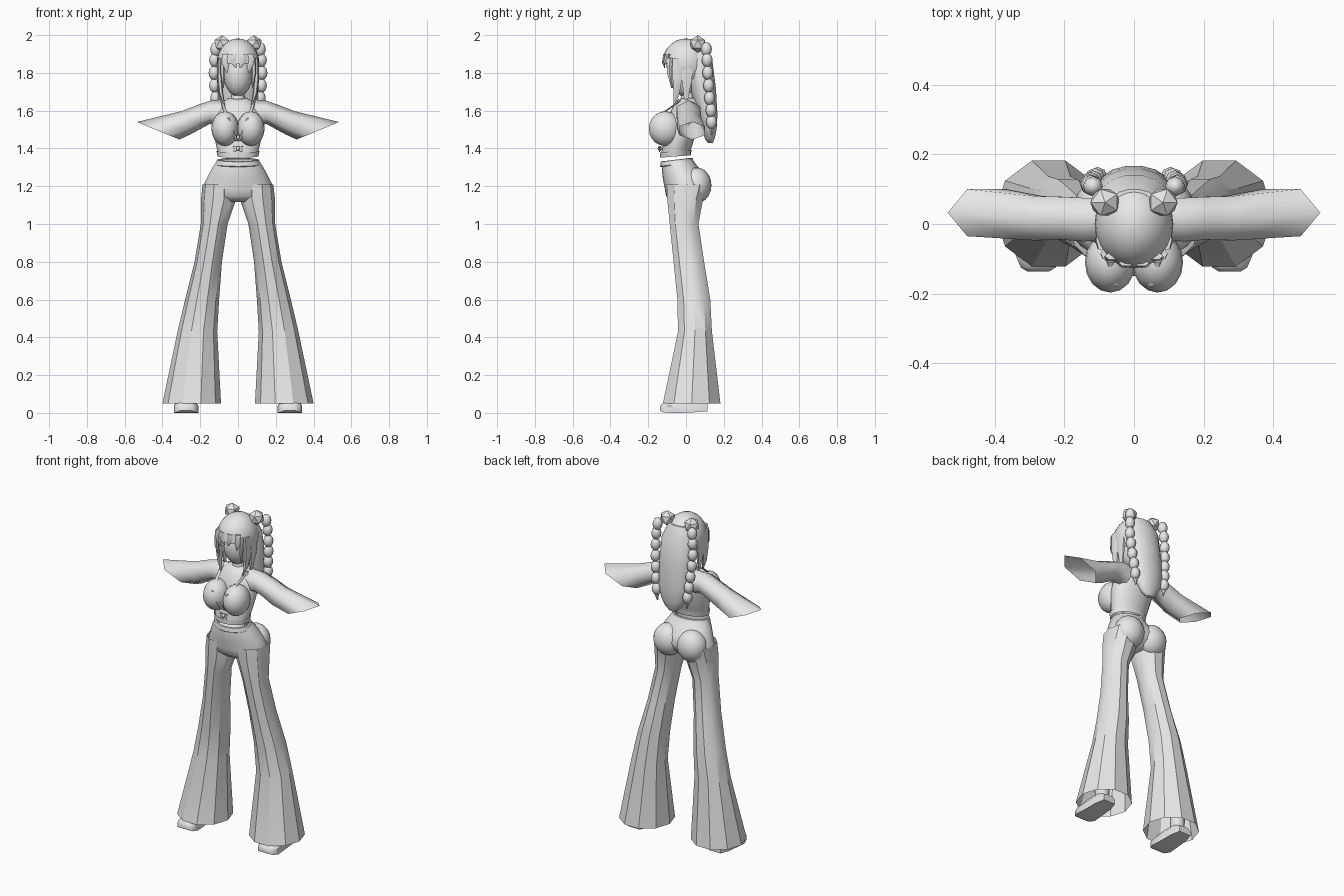
import bpy, bmesh, math
from mathutils import Vector

grey = bpy.data.materials.new("plain_grey")
grey.diffuse_color = (0.8, 0.8, 0.8, 1)


def finish(name, bm, mirror=False, angle=50):
    bmesh.ops.recalc_face_normals(bm, faces=bm.faces)
    me = bpy.data.meshes.new(name)
    bm.to_mesh(me)
    bm.free()
    me.materials.append(grey)
    ob = bpy.data.objects.new(name, me)
    bpy.context.collection.objects.link(ob)
    bpy.ops.object.select_all(action='DESELECT')
    ob.select_set(True)
    bpy.context.view_layer.objects.active = ob
    bpy.ops.object.shade_smooth_by_angle(angle=math.radians(angle))
    if mirror:
        ob.modifiers.new("mirror", 'MIRROR')
    return ob


def loft(name, rings, caps=(False, False), mirror=False, angle=50):
    bm = bmesh.new()
    loops = [[bm.verts.new(p) for p in r] for r in rings]
    n = len(loops[0])
    for a, b in zip(loops, loops[1:]):
        for i in range(n):
            j = (i + 1) % n
            bm.faces.new((a[i], a[j], b[j], b[i]))
    if caps[0]:
        bm.faces.new(loops[0])
    if caps[1]:
        bm.faces.new(loops[-1])
    return finish(name, bm, mirror, angle)


def flat_ring(n, z, x0, x1, y0, y1, tilt=0.0):
    """Horizontal oval filling the box x0..x1, y0..y1; tilt raises the back."""
    pts = []
    for i in range(n):
        a = 2 * math.pi * i / n
        y = (y0 + y1) / 2 + (y1 - y0) / 2 * math.sin(a)
        pts.append(Vector(((x0 + x1) / 2 + (x1 - x0) / 2 * math.cos(a), y, z + tilt * y)))
    return pts


def body_loft(name, rows, n=20, tilt=0.0, caps=(False, False)):
    return loft(name, [flat_ring(n, z, -rx, rx, y0, y1, tilt) for z, rx, y0, y1 in rows], caps)


def ball(name, c, r, mirror=False, u=16, v=10, keep=None, ico=False, angle=50):
    bm = bmesh.new()
    if ico:
        bmesh.ops.create_icosphere(bm, subdivisions=1, radius=1)
    else:
        bmesh.ops.create_uvsphere(bm, u_segments=u, v_segments=v, radius=1)
    for w in bm.verts:
        w.co = Vector([c[k] + w.co[k] * r[k] for k in range(3)])
    if keep:
        drop = [f for f in bm.faces if not keep(f.calc_center_median())]
        bmesh.ops.delete(bm, geom=drop, context='FACES')
    return finish(name, bm, mirror, angle)


def lock(name, pts, mirror=True):
    """Tapered strand through (x, y, z, half width x, half width y)."""
    rings = [flat_ring(6, z, x - a, x + a, y - b, y + b) for x, y, z, a, b in pts]
    return loft(name, rings, (True, True), mirror)


# Trousers: hips, seat and flared legs with open hems
body_loft("trouser_hips", [
    (1.345, .108, -.125, .03), (1.30, .137, -.128, .06), (1.25, .162, -.122, .10),
    (1.20, .185, -.112, .115), (1.16, .188, -.106, .10), (1.125, .10, -.07, .05)],
    tilt=0.12, caps=(False, True))
ball("trouser_seat", (.08, .055, 1.205), (.09, .08, .095), True)
leg = [(1.21, .012, .187, -.108, .12), (1.13, .01, .196, -.104, .095),
       (1.0, .055, .197, -.09, .07), (.8, .085, .23, -.07, .10),
       (.6, .10, .28, -.05, .133), (.43, .11, .32, -.047, .142),
       (.05, .09, .40, -.13, .19)]
loft("flared_leg", [flat_ring(10, *r) for r in leg], mirror=True, angle=34)
body_loft("waistband", [
    (1.318, .114, -.133, .035), (1.322, .119, -.137, .04),
    (1.345, .112, -.133, .035), (1.347, .104, -.125, .028)], tilt=0.12)

# Shoes inside the hems
shoe = [(.115, .04, .008, .05), (.06, .055, .004, .075), (-.03, .06, 0, .075),
        (-.09, .065, 0, .06), (-.125, .05, .004, .05), (-.137, .03, .012, .035)]
loft("shoe", [[Vector((.275 + w * sx, y, z)) for sx, z in
               ((-1, z0), (1, z0), (1, z0 + .6 * (z1 - z0)), (.6, z1), (-.6, z1),
                (-1, z0 + .6 * (z1 - z0)))] for y, w, z0, z1 in shoe],
     (True, True), True, 40)
loft("ankle", [flat_ring(8, z, .275 - r, .275 + r, .05 - r, .05 + r)
               for z, r in ((.06, .04), (.2, .045))], (True, True), True)

# Cropped top
body_loft("torso", [
    (1.375, .104, -.132, .02), (1.42, .116, -.125, .035), (1.50, .131, -.11, .06),
    (1.58, .126, -.092, .075), (1.635, .10, -.065, .075), (1.665, .05, -.04, .06)],
    tilt=0.08, caps=(False, True))
body_loft("top_hem", [(1.362, .108, -.137, .025), (1.39, .114, -.137, .03)], tilt=0.08)
ball("bust", (.068, -.11, 1.505), (.073, .087, .092), True)
body_loft("neck", [(1.63, .045, -.04, .055), (1.68, .035, -.025, .045),
                   (1.75, .035, -.025, .045)], 12)

# Neckline edging and front knot
loft("neckline_edge", [flat_ring(6, z, x - .009, x + .009, y - .009, y + .009)
     for x, y, z in ((.085, -.03, 1.655), (.075, -.09, 1.61), (.05, -.172, 1.56),
                     (.025, -.168, 1.49), (.008, -.14, 1.44))], (True, True), True)
ball("knot", (0, -.138, 1.40), (.011, .012, .012), u=8, v=6)
lock("knot_loop", [(.016, -.14, 1.413, .01, .005), (.012, -.14, 1.40, .01, .005),
                   (.018, -.14, 1.382, .006, .004)])

# Wide sleeves: each row is top x, top z, bottom x, bottom z, y range
sleeve = [(.07, 1.66, .09, 1.51, -.045, .07), (.14, 1.655, .15, 1.53, -.05, .075),
          (.215, 1.63, .195, 1.505, -.045, .078), (.30, 1.597, .25, 1.475, -.047, .08),
          (.535, 1.54, .31, 1.447, -.035, .10)]
rings = []
for tx, tz, bx, bz, y0, y1 in sleeve:
    ring = []
    for i in range(6):
        a = math.pi * i / 3
        t = .5 + .5 * math.cos(a)
        ring.append(Vector((bx + (tx - bx) * t,
                            (y0 + y1) / 2 + (y1 - y0) / 2 * math.sin(a) / .866,
                            bz + (tz - bz) * t)))
    rings.append(ring)
loft("wide_sleeve", rings, mirror=True, angle=65)

# Head and hair cap
ball("face", (0, -.005, 1.79), (.076, .082, .115))
ball("hair_cap", (0, 0, 1.85), (.113, .127, .132), u=24, v=14,
     keep=lambda p: p.z > 1.845 or (p.y > -.02 and p.z > 1.76))

# Long back hair
body_loft("back_hair", [
    (1.94, .07, .02, .10), (1.86, .104, .0, .142), (1.72, .108, .02, .16),
    (1.58, .10, .06, .168), (1.50, .08, .085, .163), (1.45, .05, .10, .152),
    (1.43, .022, .115, .142)], 14, caps=(True, True))

# Fringe and face-framing strands
lock("fringe_strand", [(.022, -.112, 1.90, .022, .01), (.024, -.12, 1.86, .02, .007),
                       (.012, -.112, 1.825, .003, .003)])
lock("fringe_side", [(.06, -.092, 1.90, .024, .012), (.065, -.103, 1.85, .02, .008),
                     (.058, -.09, 1.80, .003, .003)])
lock("front_strand", [(.08, -.085, 1.88, .016, .018), (.084, -.088, 1.80, .012, .014),
                      (.076, -.075, 1.72, .003, .004)])
lock("cheek_strand", [(.095, -.045, 1.88, .014, .032), (.098, -.045, 1.78, .014, .03),
                      (.09, -.05, 1.69, .012, .018), (.072, -.062, 1.63, .003, .004)])
lock("ear_strand", [(.098, .01, 1.87, .012, .035), (.10, .005, 1.76, .012, .03),
                    (.09, .0, 1.66, .006, .012)])

# Buns and beaded braids
ball("bun", (.083, .062, 1.953), (.047, .045, .047), True, ico=True, angle=30)
braid = [(.118, .108, 1.925), (.124, .112, 1.868), (.127, .115, 1.80), (.124, .12, 1.733),
         (.118, .125, 1.667), (.112, .132, 1.602), (.105, .135, 1.54)]
for i, c in enumerate(braid):
    ball("braid_bead_%d" % (i + 1), c, (.029, .029, .038), True, u=8, v=6)
lock("braid_tip", [(.105, .135, 1.515, .016, .016), (.10, .135, 1.47, .004, .004)])
